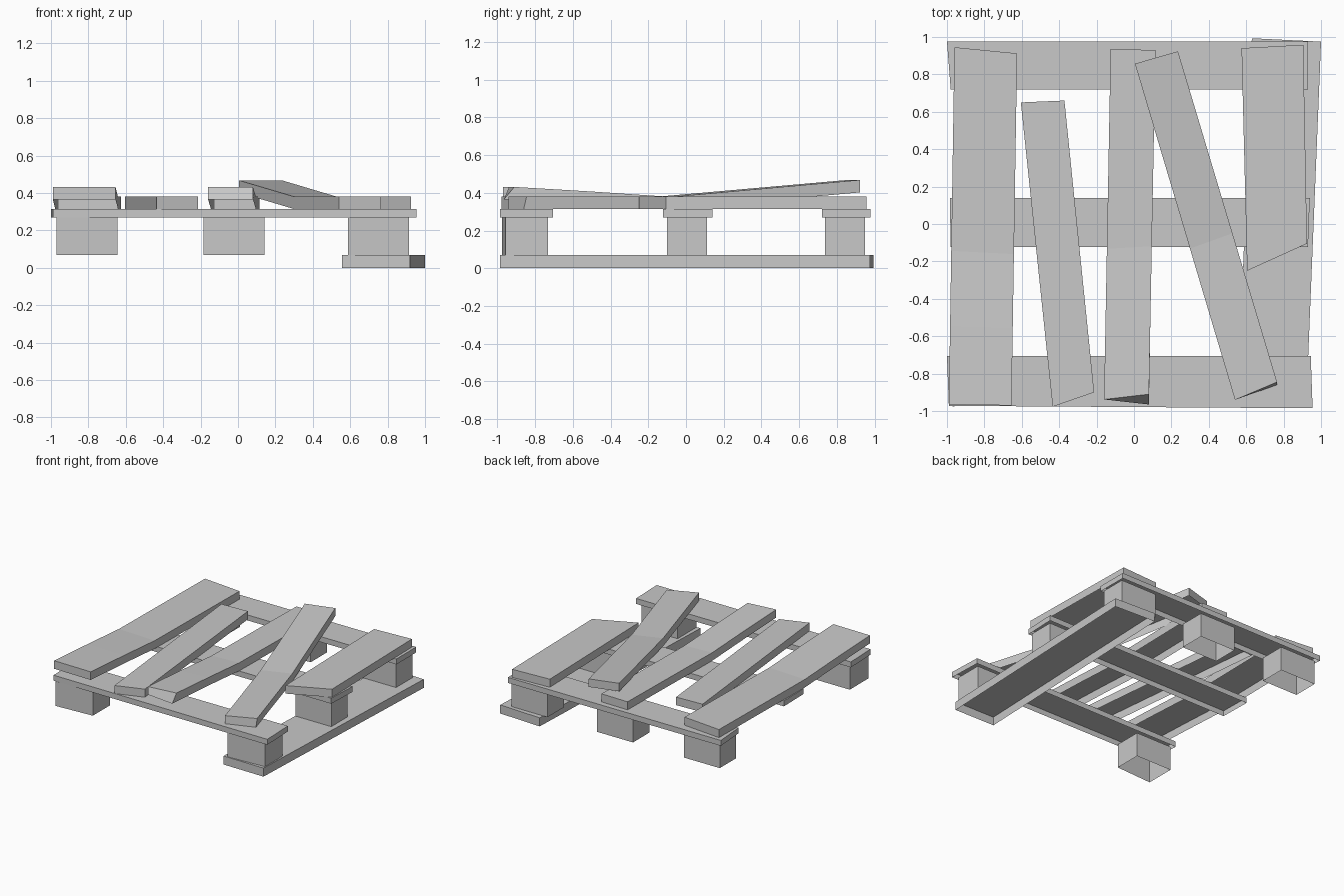
import bpy, bmesh
from mathutils import Vector

old = bpy.data.objects.get("Cube")
if old:
    bpy.data.objects.remove(old, do_unlink=True)

GREY = (0.58, 0.58, 0.58, 1)
wood = bpy.data.materials.new("grey_wood")
wood.diffuse_color = GREY
wood.use_nodes = True
wood.node_tree.nodes["Principled BSDF"].inputs["Base Color"].default_value = GREY


def board(name, start, end, z, thick, bend=((0, 0), (1, 0)), splinter=0):
    """Sweep a section, open underneath, from the start edge to the end edge.
    bend holds (fraction along, lift); splinter pushes one lower start corner out."""
    bm = bmesh.new()
    a, b = [Vector(p) for p in start]
    c, d = [Vector(p) for p in end]
    rings = []
    for t, lift in bend:
        p, q = a.lerp(c, t), b.lerp(d, t)
        low_q = q + Vector((0, -splinter if t == 0 else 0))
        low, high = z + lift, z + lift + thick
        rings.append([bm.verts.new((v.x, v.y, h)) for v, h in
                      ((low_q, low), (q, high), (p, high), (p, low))])
    for r, s in zip(rings, rings[1:]):
        for i in range(3):
            bm.faces.new((r[i], s[i], s[i + 1], r[i + 1]))
    bm.faces.new(rings[0])
    bm.faces.new(reversed(rings[-1]))
    mesh = bpy.data.meshes.new(name)
    bm.to_mesh(mesh)
    bm.free()
    mesh.materials.append(wood)
    obj = bpy.data.objects.new(name, mesh)
    bpy.context.collection.objects.link(obj)


def block(name, x, front, back, skew=0):
    """Spacer block; skew sets its front face back towards +x."""
    x0, x1 = x - 0.163, x + 0.163
    board(name, [(x0, front), (x1, front + skew)],
          [(x0, back), (x1, back)], 0.07, 0.2)


# Bottom runner and the six remaining spacer blocks
board("bottom_runner", [(0.555, -0.98), (0.92, -0.985)],
      [(0.63, 0.993), (1.0, 0.975)], 0, 0.07)
RIGHT, CENTRE, LEFT = -0.808, -0.022, 0.752
block("block_front_right", RIGHT, -0.975, -0.732, 0.018)
block("block_front_left", LEFT, -0.975, -0.732, 0.018)
block("block_middle_left", LEFT, -0.1, 0.11)
for side, x in (("right", RIGHT), ("centre", CENTRE), ("left", LEFT)):
    block("block_back_" + side, x, 0.738, 0.95)

# Cross boards
board("cross_board_front", [(-0.99, -0.972), (0.955, -0.985)],
      [(-1.0, -0.705), (0.945, -0.705)], 0.27, 0.045)
board("cross_board_middle", [(-0.98, -0.122), (0.93, -0.122)],
      [(-0.985, 0.14), (0.94, 0.14)], 0.27, 0.045)
board("cross_board_back", [(-0.98, 0.72), (0.93, 0.72)],
      [(-1.0, 0.977), (0.93, 0.977)], 0.27, 0.045)

# Deck planks, some warped upward at one end
DECK, THICK = 0.315, 0.066
front_warp = ((0, 0.05), (0.22, 0.026), (0.43, 0), (1, 0))
back_warp = ((0, 0), (0.45, 0), (1, 0.087))
board("deck_plank_far_right", [(-0.99, -0.965), (-0.655, -0.97)],
      [(-0.96, 0.945), (-0.625, 0.912)], DECK, THICK, front_warp)
board("deck_plank_slanted", [(-0.435, -0.977), (-0.213, -0.9)],
      [(-0.605, 0.65), (-0.372, 0.66)], DECK, THICK)
board("deck_plank_centre", [(-0.16, -0.938), (0.08, -0.91)],
      [(-0.125, 0.935), (0.115, 0.93)], DECK, THICK, front_warp, 0.055)
board("deck_plank_loose", [(0.54, -0.94), (0.765, -0.845)],
      [(0.005, 0.857), (0.235, 0.923)], DECK, THICK, back_warp, 0.015)
board("deck_plank_broken", [(0.605, -0.25), (0.925, -0.105)],
      [(0.575, 0.94), (0.905, 0.958)], DECK, THICK)
